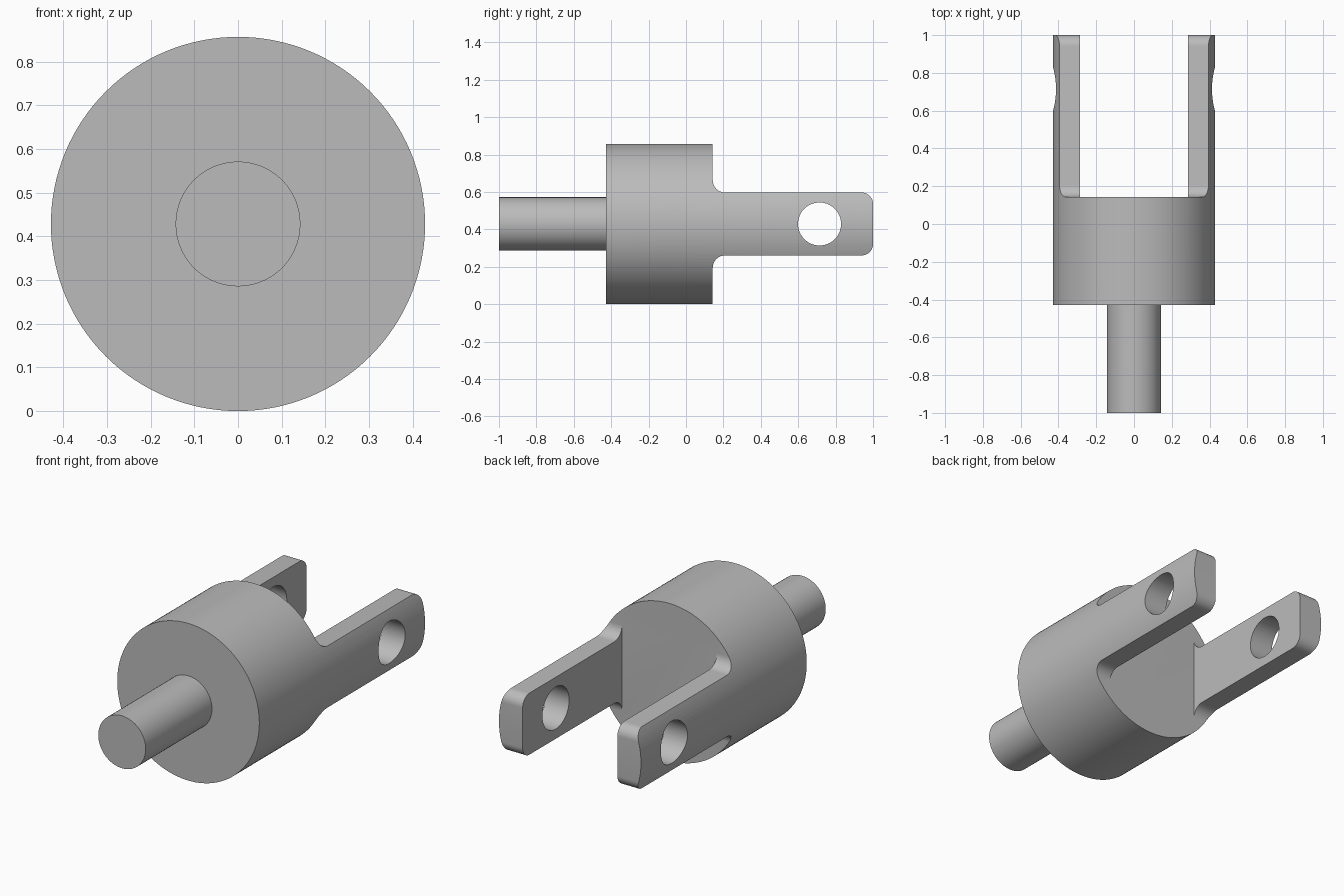
import bpy, bmesh, math
from mathutils import Matrix, Vector

cube = bpy.data.objects.get("Cube")
if cube:
    bpy.data.objects.remove(cube, do_unlink=True)

R = 0.4286           # body radius and axis height
BACK = 0.143         # rear face of the drum, floor of the fork
ARM = 0.168          # half height of each fork arm
FILLET, CORNER = 0.066, 0.06
INNER = 0.286        # inner face of each arm

metal = bpy.data.materials.new("machined grey")
metal.use_nodes = True
grey = (0.5, 0.5, 0.5, 1)
metal.diffuse_color = grey
metal.node_tree.nodes["Principled BSDF"].inputs["Base Color"].default_value = grey


def finish(name, bm):
    bmesh.ops.recalc_face_normals(bm, faces=bm.faces)
    mesh = bpy.data.meshes.new(name)
    bm.to_mesh(mesh)
    bm.free()
    mesh.materials.append(metal)
    obj = bpy.data.objects.new(name, mesh)
    bpy.context.collection.objects.link(obj)
    return obj


def cylinder(name, radius, start, end, axis="Y", y=0.0, segments=96):
    """Cylinder at axis height, along Y or X."""
    bm = bmesh.new()
    turn = Matrix.Rotation(math.pi / 2, 4, "X" if axis == "Y" else "Y")
    mid = (start + end) / 2
    place = Vector((0, mid, R)) if axis == "Y" else Vector((mid, y, R))
    bmesh.ops.create_cone(bm, cap_ends=True, segments=segments, radius1=radius,
                          radius2=radius, depth=end - start,
                          matrix=Matrix.Translation(place) @ turn)
    return finish(name, bm)


def prism(name, outline, half):
    """Extrude a side outline of (y, z) points across x."""
    bm = bmesh.new()
    face = bm.faces.new([bm.verts.new((-half, y, R + z)) for y, z in outline])
    new = bmesh.ops.extrude_face_region(bm, geom=[face])["geom"]
    verts = [v for v in new if isinstance(v, bmesh.types.BMVert)]
    bmesh.ops.translate(bm, verts=verts, vec=(2 * half, 0, 0))
    return finish(name, bm)


def arc(cy, cz, radius, a, b, steps=10):
    angles = [math.radians(a + (b - a) * i / steps) for i in range(steps + 1)]
    return [(cy + radius * math.cos(t), cz + radius * math.sin(t)) for t in angles]


def boolean(obj, cutter, operation):
    mod = obj.modifiers.new("cut", "BOOLEAN")
    mod.object, mod.operation, mod.solver = cutter, operation, "EXACT"
    bpy.context.view_layer.objects.active = obj
    bpy.ops.object.modifier_apply(modifier=mod.name)
    bpy.data.objects.remove(cutter, do_unlink=True)


# Side outline: drum, root fillets and rounded arm tips
upper = [(-0.6, 0.6), (BACK, 0.6)]
upper += arc(BACK + FILLET, ARM + FILLET, FILLET, 180, 270)
upper += arc(1 - CORNER, ARM - CORNER, CORNER, 90, 0)
outline = upper + [(y, -z) for y, z in reversed(upper)]

# Drum and arms share one round blank
body = cylinder("fork_body", R, -R, 1.1, segments=128)
boolean(body, prism("side_cutter", outline, 0.6), "INTERSECT")
slot = [(BACK, -0.7), (1.3, -0.7), (1.3, 0.7), (BACK, 0.7)]
boolean(body, prism("slot_cutter", slot, INNER), "DIFFERENCE")
boolean(body, cylinder("pin_cutter", 0.115, -0.7, 0.7, "X", 0.714, 64), "DIFFERENCE")

# Shaft at the front
shaft = cylinder("shaft", 0.143, -1, -R + 0.02, segments=64)

for obj in (body, shaft):
    bpy.ops.object.select_all(action="DESELECT")
    obj.select_set(True)
    bpy.context.view_layer.objects.active = obj
    bpy.ops.object.shade_smooth_by_angle(angle=math.radians(30))
